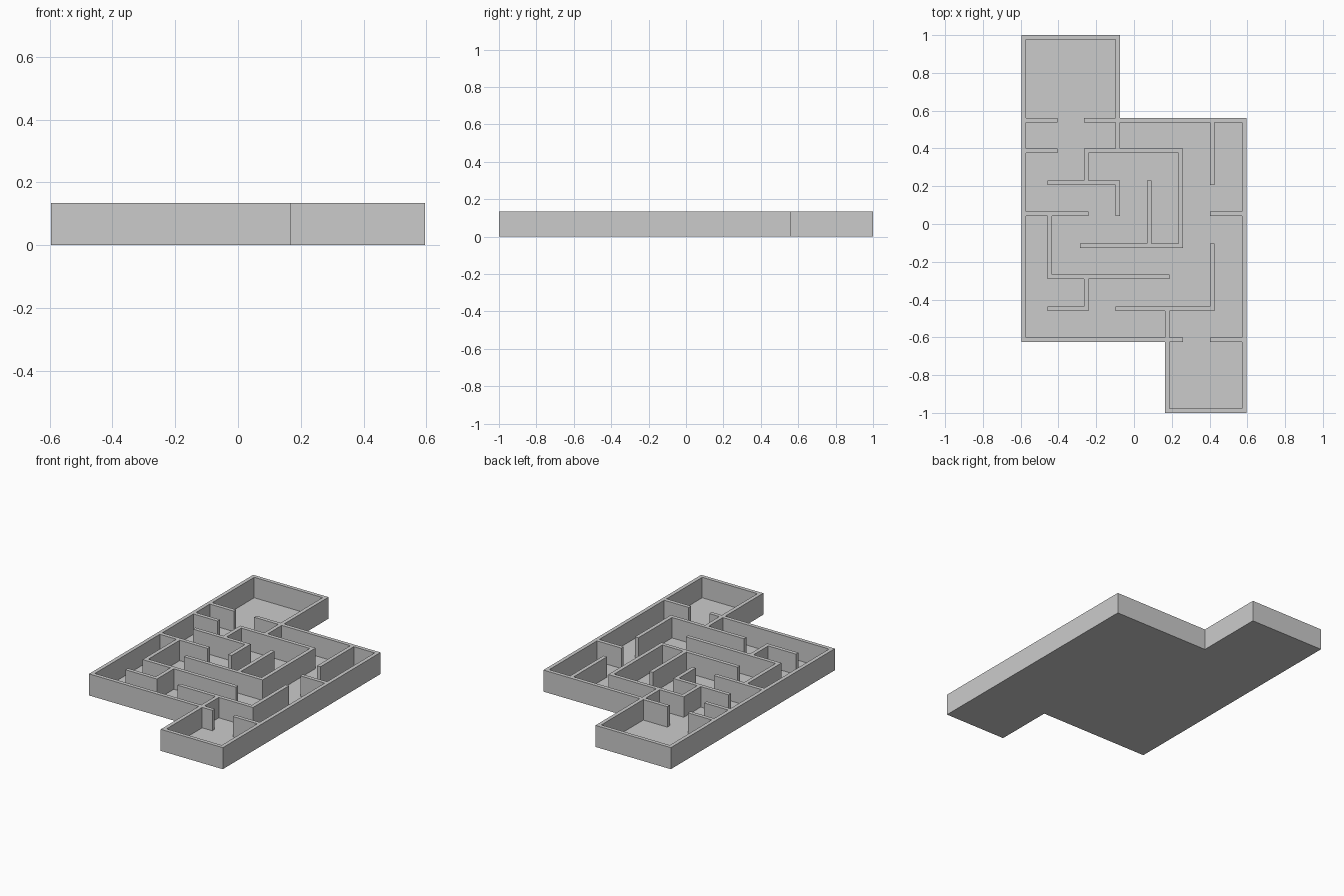
import bpy, bmesh

if "Cube" in bpy.data.objects:
    bpy.data.objects.remove(bpy.data.objects["Cube"])

T = 0.012        # half wall thickness
FLOOR = 0.007    # floor slab thickness
TOP = 0.135      # wall top height

# wall grid lines (centres)
XL, XA, XB, XC, XD, XE, XF, XG, XR = -0.583, -0.445, -0.252, -0.085, 0.08, 0.177, 0.247, 0.414, 0.583
Y9, Y8, Y7, Y6, Y5, Y4, Y3, Y2, Y1, Y0 = 0.988, 0.549, 0.387, 0.219, 0.054, -0.114, -0.280, -0.448, -0.612, -0.988

# horizontal walls: y, from x, to x
horizontal = [
    (Y9, XL, XC), (Y8, XL, -0.417), (Y8, XB, XR),
    (Y7, XL, -0.417), (Y7, XB, XF), (Y6, XA, XC),
    (Y5, XL, XB), (Y5, XG, XR), (Y4, -0.274, XF),
    (Y3, XA, XE), (Y2, XA, XB), (Y2, XC, XG),
    (Y1, XL, XF), (Y1, XG, XR), (Y0, XE, XR),
]
# vertical walls: x, from y, to y
vertical = [
    (XL, Y1, Y9), (XR, Y0, Y8), (XC, Y7, Y9), (XC, Y5, Y6),
    (XG, Y6, Y8), (XG, Y2, Y4), (XB, Y6, Y7), (XB, Y2, Y3),
    (XF, Y4, Y7), (XD, Y4, Y6), (XA, Y3, Y5), (XE, Y0, Y2),
]


def make_object(name, bm):
    bmesh.ops.recalc_face_normals(bm, faces=bm.faces)
    mesh = bpy.data.meshes.new(name)
    bm.to_mesh(mesh)
    bm.free()
    obj = bpy.data.objects.new(name, mesh)
    bpy.context.collection.objects.link(obj)


def extrude_up(bm, height):
    ext = bmesh.ops.extrude_face_region(bm, geom=bm.faces[:], use_keep_orig=True)
    for v in ext["geom"]:
        if isinstance(v, bmesh.types.BMVert):
            v.co.z += height


# walls: merge all wall rectangles into one plan, then raise it
rects = [(a - T, b + T, y - T, y + T) for y, a, b in horizontal]
rects += [(x - T, x + T, a - T, b + T) for x, a, b in vertical]
# the gap side of these wall ends stops slightly short of the grid line
xs = sorted({round(v, 4) for r in rects for v in r[:2]})
ys = sorted({round(v, 4) for r in rects for v in r[2:]})
bm = bmesh.new()
corners = {}


def corner(i, j):
    if (i, j) not in corners:
        corners[i, j] = bm.verts.new((xs[i], ys[j], FLOOR))
    return corners[i, j]


for i in range(len(xs) - 1):
    for j in range(len(ys) - 1):
        cx, cy = (xs[i] + xs[i + 1]) / 2, (ys[j] + ys[j + 1]) / 2
        if any(a < cx < b and c < cy < d for a, b, c, d in rects):
            bm.faces.new([corner(i, j), corner(i + 1, j),
                          corner(i + 1, j + 1), corner(i, j + 1)])
extrude_up(bm, TOP - FLOOR)
make_object("maze_walls", bm)

# floor: slab following the outer outline
outline = [(XL - T, Y1 - T), (XE - T, Y1 - T), (XE - T, Y0 - T), (XR + T, Y0 - T),
           (XR + T, Y8 + T), (XC + T, Y8 + T), (XC + T, Y9 + T), (XL - T, Y9 + T)]
bm = bmesh.new()
bm.faces.new([bm.verts.new((x, y, 0)) for x, y in outline])
extrude_up(bm, FLOOR)
make_object("floor", bm)
